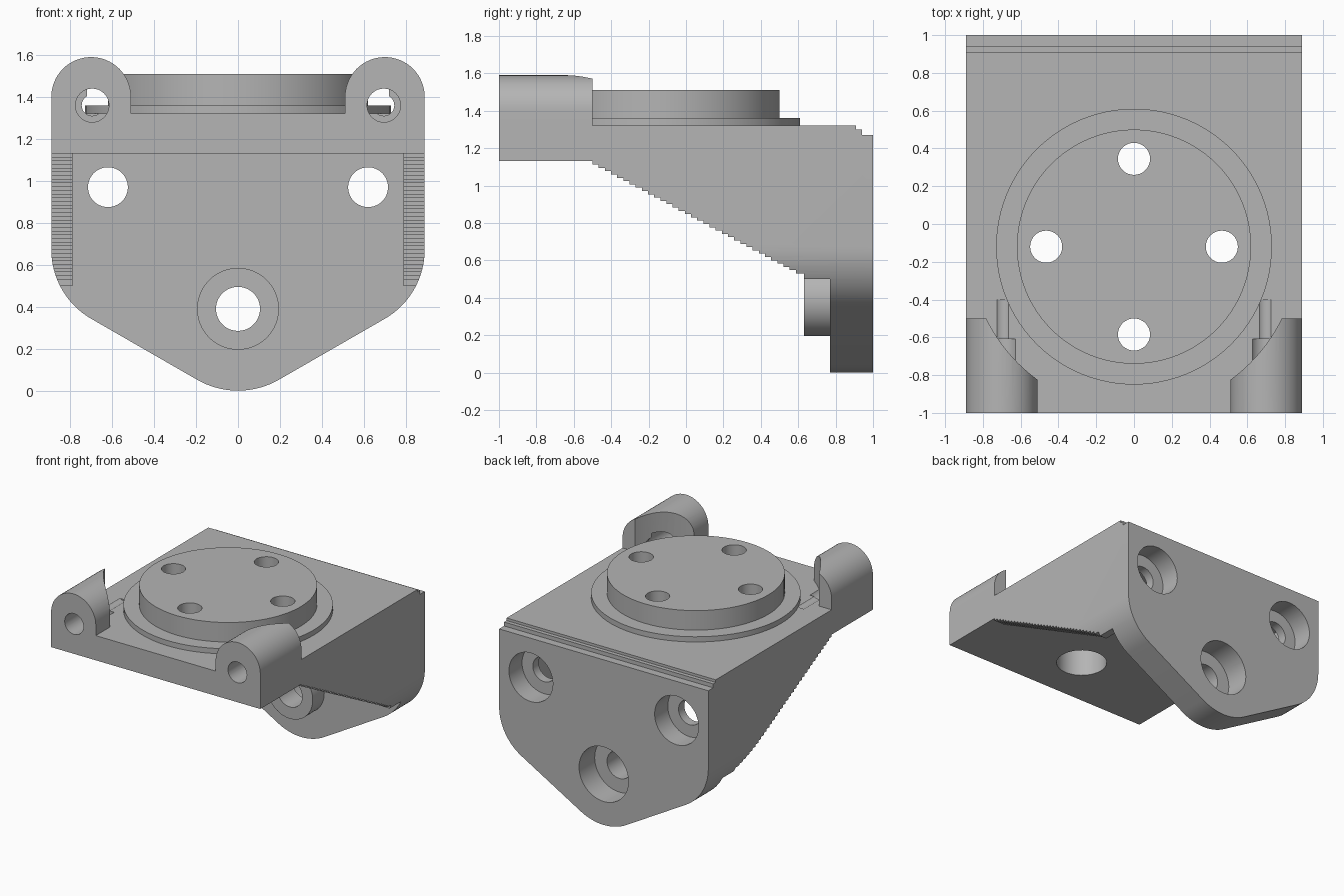
import bpy, bmesh
from math import sin, cos, pi, radians
from mathutils import Vector

old = bpy.data.objects.get("Cube")
if old:
    bpy.data.objects.remove(old, do_unlink=True)

grey = bpy.data.materials.new("light_grey")
grey.use_nodes = True
COLOUR = (0.46, 0.46, 0.46, 1)
grey.diffuse_color = COLOUR
grey.node_tree.nodes["Principled BSDF"].inputs["Base Color"].default_value = COLOUR

AXES = {"x": lambda a, b, d: (d, a, b),
        "y": lambda a, b, d: (a, d, b),
        "z": lambda a, b, d: (a, b, d)}


def prism(name, profile, axis, start, end):
    """Extrude a closed 2D profile along an axis."""
    bm = bmesh.new()
    put = AXES[axis]
    face = bm.faces.new([bm.verts.new(put(a, b, start)) for a, b in profile])
    out = bmesh.ops.extrude_face_region(bm, geom=[face])
    verts = [g for g in out["geom"] if isinstance(g, bmesh.types.BMVert)]
    shift = Vector(put(0, 0, end - start))
    bmesh.ops.translate(bm, verts=verts, vec=shift)
    bmesh.ops.recalc_face_normals(bm, faces=bm.faces)
    mesh = bpy.data.meshes.new(name)
    bm.to_mesh(mesh)
    bm.free()
    mesh.materials.append(grey)
    obj = bpy.data.objects.new(name, mesh)
    bpy.context.collection.objects.link(obj)
    return obj


def arc(a, b, r, first, last, steps):
    angles = [radians(first + (last - first) * i / steps) for i in range(steps + 1)]
    return [(a + r * cos(t), b + r * sin(t)) for t in angles]


def disc(name, a, b, r, axis, start, end, sides=64):
    return prism(name, arc(a, b, r, 0, 360, sides)[:-1], axis, start, end)


def rect(a0, b0, a1, b1):
    return [(a0, b0), (a1, b0), (a1, b1), (a0, b1)]


def cut(obj, cutters):
    """Subtract the cutters and bake the result."""
    for c in cutters:
        c.hide_render = True
        mod = obj.modifiers.new("cut", "BOOLEAN")
        mod.operation, mod.solver, mod.object = "DIFFERENCE", "EXACT", c
    deps = bpy.context.evaluated_depsgraph_get()
    mesh = bpy.data.meshes.new_from_object(obj.evaluated_get(deps))
    obj.modifiers.clear()
    obj.data = mesh


HALF, DECK, UNDER, BACK = 0.89, 1.32, 1.13, 0.77
PIVOT = -0.12

# Body: front outline with rounded lower corners, extruded front to back
right_half = (arc(0, 0.39, 0.39, -90, -60, 8)
              + arc(0.51, 0.672, 0.38, -60, 0, 16) + [(HALF, DECK)])
outline = right_half + [(-a, b) for a, b in reversed(right_half[1:])]
body = prism("bracket_body", outline, "y", -1, 1)

# Space between the side gussets, and the stepped slope beneath them
inner_space = prism("inner_space", rect(-0.79, -1, 0.79, UNDER), "y", -1.2, BACK)
STEPS = 34
slope = [(-1.2, -1), (-1.2, UNDER)]
for i in range(STEPS):
    z = UNDER - 0.6 * i / STEPS
    slope += [(-0.5 + 1.12 * i / STEPS, z), (-0.5 + 1.12 * i / STEPS, z - 0.6 / STEPS)]
slope += [(0.63, 0.53), (0.63, 0.5), (BACK, 0.5), (BACK, -1)]
slope_space = prism("slope_space", slope, "x", -1.2, 1.2)

# Small steps along the rear top edge
rear_steps = prism("rear_steps", [(0.91, 1.5), (0.91, 1.30), (0.94, 1.30), (0.94, 1.27),
                                  (1.2, 1.27), (1.2, 1.5)], "x", -1.2, 1.2)

# Bolt holes through the turntable, wide below
table_holes, table_bores = [], []
for i in range(4):
    x, y = 0.465 * cos(i * pi / 2), PIVOT + 0.465 * sin(i * pi / 2)
    table_holes.append(disc("table_hole", x, y, 0.085, "z", 1, 1.8, 32))
    table_bores.append(disc("table_bore", x, y, 0.18, "z", 1, 1.345, 48))

# Mounting holes through the back plate, wide at the rear
wall_holes = []
for x, z, r, wide, floor in ((-0.62, 0.97, 0.095, 0.187, 0.84),
                             (0.62, 0.97, 0.095, 0.187, 0.84),
                             (0, 0.39, 0.105, 0.21, 0.81)):
    wall_holes.append(disc("wall_hole", x, z, r, "y", 0.4, 1.2, 48))
    wall_holes.append(disc("wall_bore", x, z, wide, "y", floor, 1.2, 48))

# Pin holes through the front ears
ear_holes = []
for side in (-1, 1):
    ear_holes.append(disc("ear_bore", side * 0.695, 1.36, 0.08, "y", -1.2, -0.61, 32))
    ear_holes.append(disc("ear_pin_hole", side * 0.695, 1.36, 0.05, "y", -1.1, -0.4, 32))

cut(body, [inner_space, slope_space, rear_steps] + table_holes + table_bores
    + wall_holes + ear_holes)

# Boss around the lower mounting hole
boss = disc("lower_boss", 0, 0.39, 0.195, "y", 0.63, BACK)
cut(boss, wall_holes[-2:-1])

# Turntable: low ring and raised disc
ring = disc("turntable_base", 0, PIVOT, 0.73, "z", DECK, 1.36, 96)
cut(ring, table_holes + table_bores)
table = disc("turntable_disc", 0, PIVOT, 0.62, "z", 1.36, 1.51, 96)
cut(table, table_holes)
parts = [body, boss, ring, table]

# Rounded front ears, hollowed to clear the turntable
clearance = disc("turntable_clearance", 0, PIVOT, 0.87, "z", 1.2, 1.8, 128)
for side, label in ((1, "left"), (-1, "right")):
    profile = ([(side * 0.7 + 0.19, DECK)] + arc(side * 0.7, 1.4, 0.19, 0, 180, 32)
               + [(side * 0.7 - 0.19, DECK)])
    ear = prism(label + "_ear", profile, "y", -1, -0.5)
    cut(ear, [clearance] + ear_holes)
    parts.append(ear)

# Remove the cutters and shade the parts
for c in ([inner_space, slope_space, rear_steps, clearance] + table_holes
          + table_bores + wall_holes + ear_holes):
    bpy.data.objects.remove(c, do_unlink=True)
bpy.ops.object.select_all(action="DESELECT")
for p in parts:
    p.select_set(True)
bpy.context.view_layer.objects.active = body
bpy.ops.object.shade_smooth_by_angle(angle=radians(25))
